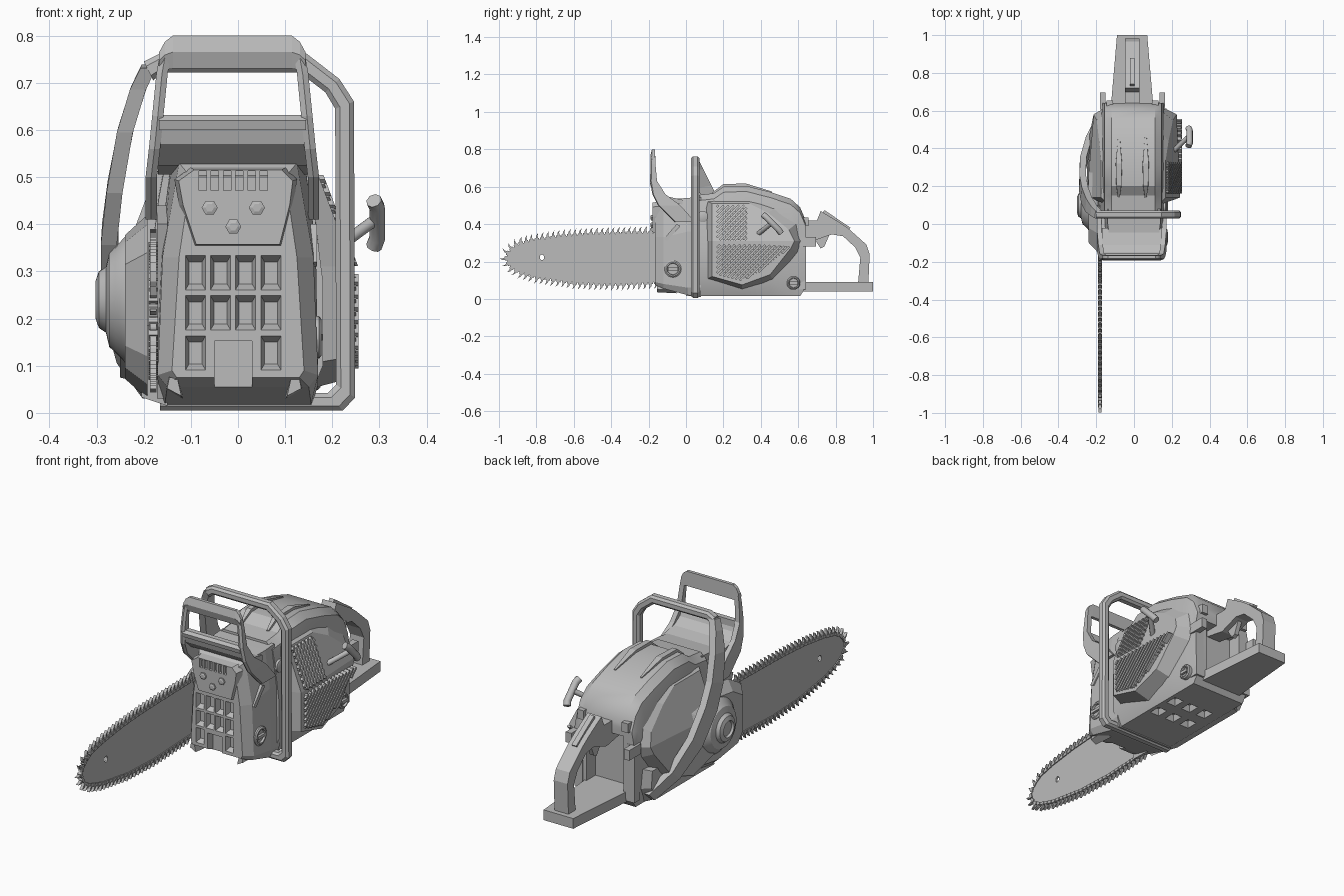
import bpy, bmesh, math
from mathutils import Vector

if "Cube" in bpy.data.objects:
    bpy.data.objects.remove(bpy.data.objects["Cube"])

grey = bpy.data.materials.new("plain grey")
grey.diffuse_color = (0.5, 0.5, 0.5, 1)
grey.use_nodes = True
grey.node_tree.nodes["Principled BSDF"].inputs["Base Color"].default_value = grey.diffuse_color


def make(name, verts, faces, smooth=False):
    me = bpy.data.meshes.new(name)
    me.from_pydata([tuple(v) for v in verts], [], faces)
    bm = bmesh.new()
    bm.from_mesh(me)
    bmesh.ops.recalc_face_normals(bm, faces=bm.faces)
    bm.to_mesh(me)
    bm.free()
    me.materials.append(grey)
    ob = bpy.data.objects.new(name, me)
    bpy.context.collection.objects.link(ob)
    if smooth:
        bpy.ops.object.select_all(action='DESELECT')
        ob.select_set(True)
        bpy.context.view_layer.objects.active = ob
        bpy.ops.object.shade_smooth_by_angle(angle=math.radians(28))
    return ob


def at(axis, u, v, w):
    return {'x': (w, u, v), 'y': (u, w, v), 'z': (u, v, w)}[axis]


def loft_data(rings, off=0):
    n, verts, faces = len(rings[0]), [p for r in rings for p in r], []
    for i in range(len(rings) - 1):
        for j in range(n):
            k = (j + 1) % n
            faces.append((off+i*n+j, off+i*n+k, off+(i+1)*n+k, off+(i+1)*n+j))
    faces.append(tuple(off + j for j in reversed(range(n))))
    faces.append(tuple(off + (len(rings)-1)*n + j for j in range(n)))
    return verts, faces


def loft(name, rings, smooth=False):
    return make(name, *loft_data(rings), smooth)


def many(name, lofts):
    verts, faces = [], []
    for rings in lofts:
        v, f = loft_data(rings, len(verts))
        verts += v
        faces += f
    return make(name, verts, faces)


def rings_of(pts, axis, a, b, s=1):
    cu, cv = (sum(p[i] for p in pts) / len(pts) for i in (0, 1))
    return [[at(axis, u, v, a) for u, v in pts],
            [at(axis, cu + (u-cu)*s, cv + (v-cv)*s, b) for u, v in pts]]


def prism(name, pts, axis, a, b, s=1):
    return loft(name, rings_of(pts, axis, a, b, s))


def rect(u, v, w, h):
    return [(u-w/2, v-h/2), (u+w/2, v-h/2), (u+w/2, v+h/2), (u-w/2, v+h/2)]


def lathe(name, axis, u, v, prof, n=32):
    ang = [2*math.pi*i/n for i in range(n)]
    return loft(name, [[at(axis, u + r*math.cos(a), v + r*math.sin(a), w) for a in ang]
                       for w, r in prof], n > 8)


def tube(name, path, r):
    cu = bpy.data.curves.new(name, 'CURVE')
    cu.dimensions, cu.bevel_depth, cu.bevel_resolution = '3D', r, 2
    cu.use_fill_caps = True
    sp = cu.splines.new('POLY')
    sp.points.add(len(path) - 1)
    for p, c in zip(sp.points, path):
        p.co = (*c, 1)
    tmp = bpy.data.objects.new(name + "_curve", cu)
    bpy.context.collection.objects.link(tmp)
    dg = bpy.context.evaluated_depsgraph_get()
    me = bpy.data.meshes.new_from_object(tmp.evaluated_get(dg))
    bpy.data.objects.remove(tmp)
    me.materials.clear()
    me.materials.append(grey)
    bpy.context.collection.objects.link(bpy.data.objects.new(name, me))


def cut(ob, lofts):
    tool = many("cutter", lofts)
    m = ob.modifiers.new("cut", 'BOOLEAN')
    m.operation, m.object, m.solver = 'DIFFERENCE', tool, 'EXACT'
    dg = bpy.context.evaluated_depsgraph_get()
    me = bpy.data.meshes.new_from_object(ob.evaluated_get(dg))
    ob.modifiers.clear()
    ob.data = me
    bpy.data.objects.remove(tool)


def mirrored(half, y, cx=0):
    return [(cx+x, y, z) for x, z in half] + [(cx-x, y, z) for x, z in reversed(half)]


# engine housing, with a recess behind the grip and pockets underneath
rings = []
for y, zt, k, zb in [(.06, .555, 1, .015), (.15, .565, 1, .015), (.2, .6, 1, .015), (.32, .605, 1, .015),
                     (.45, .572, .97, .015), (.56, .535, .92, .015), (.61, .49, .88, .015), (.64, .42, .86, .06)]:
    rings.append(mirrored([(.115, zt), (.15, zt-.03), (.163, zt-.1), (.185*k, .28), (.185*k, .1), (.15, zb)], y, -.005))
body = loft("engine_housing", rings, True)
cut(body, [rings_of(rect(-.01, .63, .2, .12), 'z', .09, .36)] +
    [rings_of(rect(x, y, .06, .07), 'z', 0, .045, .6) for x in (-.08, .01, .1) for y in (.3, .42)])

# front housing, with a grid of pockets and a slot
front = loft("front_housing", [
    mirrored([(.1, .5), (.125, .33), (.14, .09), (.13, .075)], -.165),
    mirrored([(.125, .53), (.16, .33), (.17, .08), (.15, .055)], -.12),
    mirrored([(.14, .54), (.165, .36), (.17, .06), (.155, .02)], .01),
    mirrored([(.14, .545), (.165, .36), (.17, .06), (.155, .01)], .08)])
pockets = [rings_of(rect(x, z, .046, .078), 'y', -.17, -.14, .6)
           for i, x in enumerate((-.09, -.037, .016, .07)) for j, z in enumerate((.297, .212, .127))
           if not (j == 2 and i in (1, 2))]
cut(front, pockets + [rings_of(rect(-.01, .095, .08, .115), 'y', -.18, -.12)])

# exhaust plate with vents and bolts
plate = prism("exhaust_plate", [(-.135, .495), (-.1, .52), (.1, .52), (.125, .495), (.118, .44), (.095, .35),
                                (-.095, .35), (-.125, .44)], 'y', -.14, -.18, .93)
cut(plate, [rings_of(rect(-.075 + .026*i, .492, .016, .042), 'y', -.2, -.16) for i in range(6)])
for i, (x, z) in enumerate([(-.06, .435), (.04, .435), (-.01, .395)]):
    lathe(f"exhaust_bolt_{i}", 'y', x, z, [(-.17, .017), (-.187, .017), (-.19, .009)], 6)
for s, side in ((-1, "left"), (1, "right")):
    c = -.008 + s*.128
    prism("front_lug_" + side, [(c-.02*s, .03), (c+.018*s, .05), (c+.012*s, .08), (c-.01*s, .075)], 'y', -.05, -.155, .8)

# hand guard: two curved arms, two chamfered crossbars and a curved shield
for s, name in ((-1, "guard_arm_left"), (1, "guard_arm_right")):
    rings = []
    for z, a, b, x in [(.77, -.188, -.165, .14), (.72, -.19, -.163, .149), (.63, -.192, -.155, .158),
                       (.56, -.18, -.11, .165), (.5, -.15, -.03, .172), (.41, -.06, .05, .172)]:
        c = -.012 + s*x
        rings.append([(c-.012, a+.006, z), (c, a, z), (c+.012, a+.006, z), (c+.012, b, z), (c-.012, b, z)])
    loft(name, rings)
loft("guard_top_bar", [[(x, -.166, hi), (x, -.182, hi), (x, -.191, hi-.035*k), (x, -.18, lo), (x, -.163, lo)]
                       for x, hi, lo, k in ((-.167, .765, .725, .5), (-.155, .787, .727, .8), (-.138, .8, .73, 1),
                                            (.114, .8, .73, 1), (.131, .787, .727, .8), (.143, .765, .725, .5))])
prism("guard_lower_bar", [(-.18, .632), (-.193, .62), (-.188, .6), (-.155, .6), (-.155, .632)], 'x', -.168, .144)
prism("guard_shield", [(-.183, .61), (-.172, .57), (-.12, .525), (-.02, .505), (-.02, .53), (-.11, .55),
                       (-.15, .58), (-.163, .61)], 'x', -.17, .147)

# wraparound handle: chamfered frame over the top, right side and underneath
outer = [(-.165, .005), (.222, .005), (.248, .032), (.246, .66), (.215, .708), (.145, .762), (-.165, .762), (-.2, .745)]
inner = [(-.165, .042), (.19, .042), (.208, .06), (.206, .645), (.185, .68), (.13, .722), (-.158, .722), (-.18, .705)]
rings = []
for (ox, oz), (ix, iz) in zip(outer, inner):
    P = lambda t, y: (ix + (ox-ix)*t, y, iz + (oz-iz)*t)
    rings.append([P(0, .038), P(.25, .028), P(.75, .028), P(1, .038), P(1, .062), P(.75, .072), P(.25, .072), P(0, .062)])
loft("wrap_handle", rings)
# broad left arm sweeping down and back to the lower side
loft("handle_left_arm", [[(x-.017, y-w, z-h), (x+.017, y-w, z-h), (x+.02, y+w, z+h), (x-.014, y+w, z+h)]
                         for x, y, z, w, h in [(-.19, .05, .735, .02, .004), (-.212, .068, .69, .024, .004),
                                               (-.24, .1, .6, .036, .006), (-.262, .15, .48, .042, .014),
                                               (-.274, .215, .38, .042, .024), (-.272, .32, .25, .034, .03),
                                               (-.24, .44, .13, .025, .025), (-.185, .55, .05, .02, .02)]])

# guide bar
edge = [(.1, .355), (-.2, .352), (-.5, .345), (-.65, .335), (-.8, .315), (-.885, .295), (-.925, .272), (-.95, .245),
        (-.96, .22), (-.95, .192), (-.93, .168), (-.89, .145), (-.8, .118), (-.6, .088), (-.4, .08), (-.2, .088), (.1, .1)]
bar = prism("guide_bar", edge, 'x', -.185, -.175)
hole = [(-.77 + .012*math.cos(i*math.pi/6), .222 + .015*math.sin(i*math.pi/6)) for i in range(12)]
cut(bar, [rings_of(hole, 'x', -.2, -.16)])

# saw chain: links and hooked teeth spaced along the bar edge
chain, carry, step = [], 0, .029
for a, b in zip(edge, edge[1:]):
    a, b = Vector(a), Vector(b)
    t = (b - a).normalized()
    n, d = Vector((t.y, -t.x)), carry
    while d < (b - a).length:
        p = a + t*d
        if p.x < -.12:
            P = lambda u, v: tuple(p + t*u + n*v)
            chain.append(rings_of([P(-.013, -.004), P(.013, -.004), P(.011, .01), P(-.011, .01)], 'x', -.19, -.17))
            chain.append(rings_of([P(-.007, .009), P(.005, .009), P(.002, .022), P(-.012, .037), P(-.007, .022)],
                                  'x', -.187, -.173))
        d += step
    carry = d - (b - a).length
many("saw_chain", chain)

# clutch cover with stepped hub on the left
prism("clutch_cover", [(-.15, .34), (-.15, .12), (-.1, .06), (.1, .03), (.3, .06), (.4, .2), (.3, .38),
                       (.1, .42), (-.05, .4)], 'x', -.192, -.24, .78)
prism("cover_backing", [(-.12, .4), (-.02, .44), (.3, .4), (.3, .03), (.0, .03)], 'x', -.15, -.172)
lathe("clutch_hub", 'x', .1, .24, [(-.2, .15), (-.235, .138), (-.26, .112), (-.273, .1), (-.28, .07), (-.295, .06),
                                   (-.302, .04), (-.292, .035)])
prism("left_lower_skirt", [(.0, .015), (.55, .015), (.61, .1), (.6, .2), (.05, .2)], 'x', -.15, -.205, .8)

# side covers: upright below, leaning inward above the crease
low_in = [(.1, .31), (.63, .31), (.61, .24), (.47, .09), (.3, .045), (.1, .1)]
low_out = [(.14, .31), (.58, .31), (.56, .27), (.45, .13), (.3, .075), (.14, .12)]
up_in = [(.1, .31), (.63, .31), (.61, .42), (.5, .5), (.33, .54), (.1, .53)]
up_out = [(.14, .31), (.58, .31), (.55, .37), (.44, .46), (.34, .51), (.14, .51)]


def lean(z, x=.245):
    return x - max(0, z - .31)*.38


for s, side, x, far in ((1, "right_starter_cover", .244, .1), (-1, "left_side_cover", .25, .2)):
    out = lambda y, z: s*(lean(z, x) - max(0, y - .4)*far)
    many(side, [[[(s*.13, y, z) for y, z in a], [(out(y, z), y, z) for y, z in b]]
                for a, b in ((low_in, low_out), (up_in, up_out))])


# diagonal grilles lying on the right cover
def grille(name, poly, gap):
    bars = []
    for dx, dy, w, top in ((.7, .7, .008, .01), (.7, -.7, .004, .005)):
        for k in range(-50, 50):
            hits = []
            for p, q in zip(poly, poly[1:] + poly[:1]):
                e, f = (-dy*r[0] + dx*r[1] - k*gap for r in (p, q))
                if e*f < 0:
                    s = e/(e - f)
                    hits.append(Vector((p[0] + (q[0]-p[0])*s, p[1] + (q[1]-p[1])*s)))
            if len(hits) == 2:
                n = Vector((-dy, dx))*w/1.4
                four = (hits[0]-n, hits[1]-n, hits[1]+n, hits[0]+n)
                bars.append([[(lean(c.y) + h, c.x, c.y) for c in four] for h in (-.025, top)])
    many(name, bars)


grille("upper_grille", [(.165, .315), (.325, .315), (.325, .5), (.165, .5)], .019)
grille("lower_grille", [(.165, .29), (.165, .13), (.3, .095), (.4, .15), (.56, .28), (.4, .29)], .019)

# pull cord handle
tube("pull_stalk", [(.19, .37, .335), (.285, .458, .405)], .013)
tube("pull_grip", [(.288, .412, .45), (.295, .43, .436), (.295, .495, .37), (.288, .508, .352)], .017)

# filler caps with raised ribs
for name, y, z, x, r in (("fuel_cap", .575, .085, .145, .036), ("oil_cap", -.07, .16, .147, .045)):
    lathe(name, 'x', y, z, [(x-.03, r), (x+.025, r), (x+.03, r*.85), (x+.03, r*.7), (x+.02, r*.65)], 24)
    prism(name + "_rib", rect(y, z, r*1.2, .014), 'x', x, x+.032)
prism("side_slot_plate", [(-.12, .32), (-.1, .31), (-.03, .39), (-.05, .4)], 'x', .14, .168)
lathe("guard_pivot", 'x', .09, .44, [(.13, .03), (.168, .03), (.172, .02)], 16)

# top cover fins
for i, x in enumerate((-.08, .062)):
    loft(f"top_fin_{i}", [[(x-w, y, z-.05), (x+w, y, z-.05), (x+w*.8, y, z), (x-w*.8, y, z)]
                          for y, z, w in ((.14, .568, .006), (.2, .614, .016), (.32, .617, .02), (.46, .574, .006))])

# rear corner posts and lugs
for s, side in ((-1, "left"), (1, "right")):
    c = -.008 + s*.14
    prism("rear_post_" + side, rect(c, .62, .045, .045), 'z', .05, .33, .95)
    prism("rear_lug_" + side, rect(c + s*.017, .65, .03, .09), 'z', .28, .33)
    prism("upper_lug_" + side, rect(c - s*.02, .63, .035, .05), 'z', .39, .435)

# rear grip, foot plate and trigger
prism("rear_foot_plate", [(-.13, .56), (.11, .56), (.1, .65), (.07, 1), (-.09, 1), (-.12, .65)], 'z', .04, .09)
prism("rear_grip", [(.57, .42), (.7, .42), (.72, .47), (.82, .41), (.87, .375), (.965, .29), (.982, .24), (.975, .085),
                    (.92, .085), (.932, .22), (.905, .275), (.84, .335), (.78, .345), (.68, .31), (.57, .33)],
      'x', -.047, .028)
prism("throttle_lock", [(.73, .46), (.87, .37), (.88, .38), (.74, .475)], 'x', -.022, .003)
prism("trigger", [(.68, .33), (.77, .35), (.74, .28), (.72, .27)], 'x', -.02, .002)
